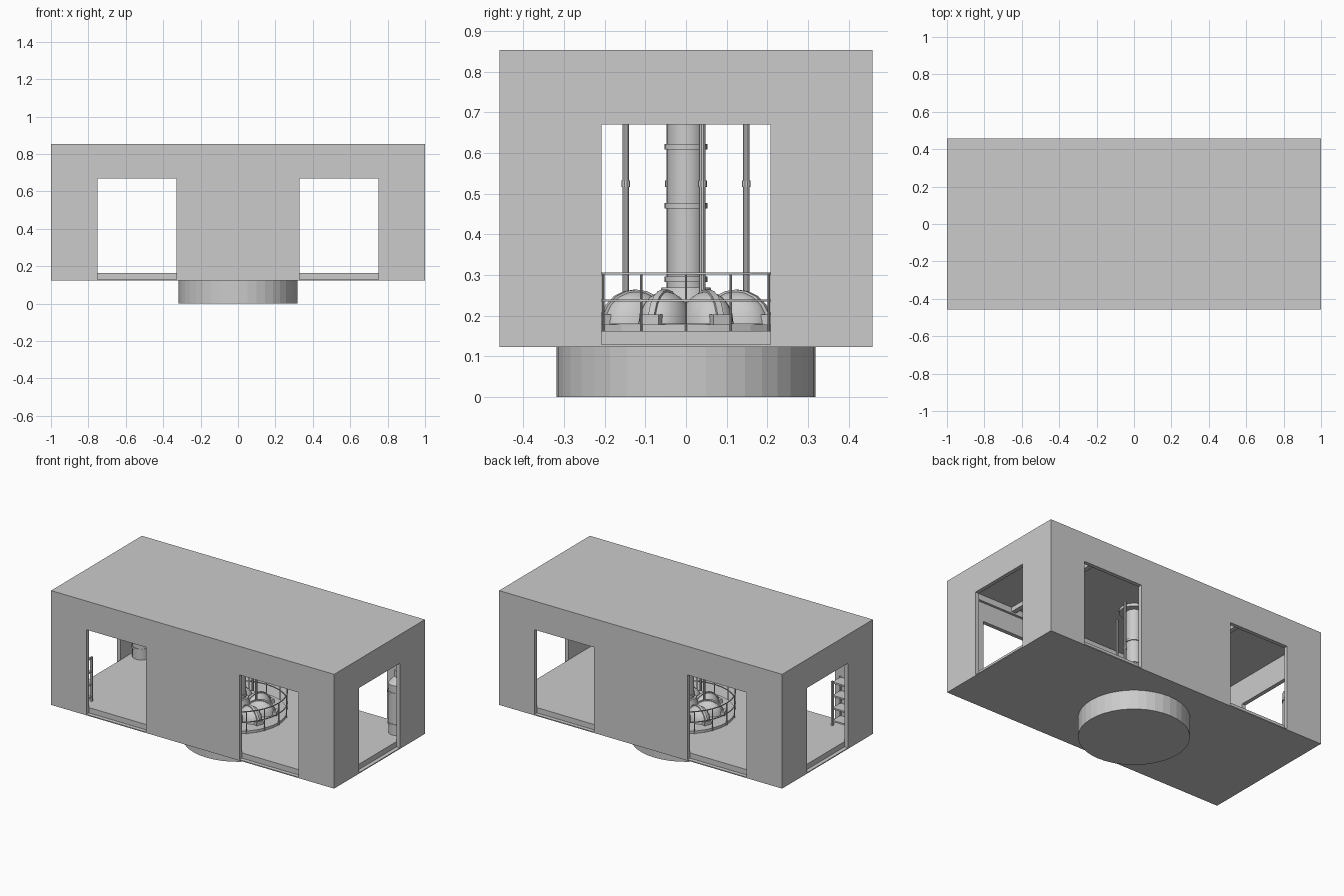
import bpy, bmesh, math
from mathutils import Vector

if "Cube" in bpy.data.objects:
    bpy.data.objects.remove(bpy.data.objects["Cube"])

grey = bpy.data.materials.new("plain_grey")
grey.diffuse_color = (0.6, 0.6, 0.6, 1)
grey.use_nodes = True
grey.node_tree.nodes["Principled BSDF"].inputs["Base Color"].default_value = grey.diffuse_color


def finish(name, bm, smooth=False):
    bmesh.ops.recalc_face_normals(bm, faces=bm.faces)
    me = bpy.data.meshes.new(name)
    bm.to_mesh(me)
    bm.free()
    me.materials.append(grey)
    ob = bpy.data.objects.new(name, me)
    bpy.context.collection.objects.link(ob)
    if smooth:
        bpy.context.view_layer.objects.active = ob
        ob.select_set(True)
        bpy.ops.object.shade_smooth_by_angle(angle=math.radians(35))
        ob.select_set(False)
    return ob


def add_box(bm, x0, x1, y0, y1, z0, z1):
    vs = bmesh.ops.create_cube(bm, size=1)["verts"]
    for v in vs:
        v.co = Vector(((x0 + x1) / 2 + v.co.x * (x1 - x0),
                       (y0 + y1) / 2 + v.co.y * (y1 - y0),
                       (z0 + z1) / 2 + v.co.z * (z1 - z0)))


def add_tube(bm, x, y, z0, z1, r, sides=12, r2=None):
    vs = bmesh.ops.create_cone(bm, cap_ends=True, segments=sides, radius1=r,
                               radius2=r if r2 is None else r2, depth=z1 - z0)["verts"]
    bmesh.ops.translate(bm, verts=vs, vec=(x, y, (z0 + z1) / 2))


def add_ring(bm, radius, z, t, sides=32):
    # square-section hoop lying flat
    rows = []
    for i in range(sides):
        a = 2 * math.pi * i / sides
        rows.append([bm.verts.new(((radius + dr) * math.cos(a), (radius + dr) * math.sin(a), z + dz))
                     for dr, dz in ((-t, -t), (t, -t), (t, t), (-t, t))])
    for i in range(sides):
        a, b = rows[i], rows[(i + 1) % sides]
        for k in range(4):
            bm.faces.new((a[k], b[k], b[(k + 1) % 4], a[(k + 1) % 4]))


W, D, Z0, Z1, T = 1.0, 0.458, 0.123, 0.853, 0.025

# Hollow hall with doorways cut through all four sides
bm = bmesh.new()
add_box(bm, -W, W, -D, D, Z0, Z1)
hall = finish("hall_shell", bm)
cuts = [(-W + T, W - T, -D + T, D - T, Z0 + 0.006, Z1 - T),
        (-0.75, -0.33, -0.6, 0.6, 0.129, 0.67),
        (0.33, 0.75, -0.6, 0.6, 0.129, 0.67),
        (-1.2, 1.2, -0.208, 0.208, 0.129, 0.67)]
for c in cuts:
    bm = bmesh.new()
    add_box(bm, *c)
    cutter = finish("opening_cutter", bm)
    mod = hall.modifiers.new("opening", "BOOLEAN")
    mod.object = cutter
    mod.operation = "DIFFERENCE"
    mod.solver = "EXACT"
    bpy.context.view_layer.objects.active = hall
    bpy.ops.object.modifier_apply(modifier=mod.name)
    bpy.data.objects.remove(cutter)

# Raised inner floor
bm = bmesh.new()
add_box(bm, -W + T, W - T, -D + T, D - T, 0.127, 0.163)
finish("floor", bm)

# Ledges along the walls and beams under the ceiling
bm = bmesh.new()
for s in (-1, 1):
    ys = sorted((s * (D - T), s * (D - T - 0.015)))
    add_box(bm, -W + T, W - T, *ys, 0.79, Z1 - T)
    add_box(bm, s * 0.54 - 0.015, s * 0.54 + 0.015, -D + T, D - T, 0.80, Z1 - T)
finish("ceiling_beams", bm)

# Round foundation
bm = bmesh.new()
add_tube(bm, 0, 0, 0, Z0, 0.318, 40)
finish("foundation_drum", bm)

# Round platform and guard rail
bm = bmesh.new()
add_tube(bm, 0, 0, 0.16, 0.179, 0.285, 32)
finish("platform", bm)
bm = bmesh.new()
for z in (0.304, 0.237):
    add_ring(bm, 0.288, z, 0.0025)
for i in range(16):
    a = math.pi * i / 8
    add_tube(bm, 0.288 * math.cos(a), 0.288 * math.sin(a), 0.163, 0.304, 0.003, 6)
finish("guard_rail", bm)

# Ring of domed vessels, each with a raised rib and a small hatch
domes, ribs, hatches = bmesh.new(), bmesh.new(), bmesh.new()
for i in range(8):
    a = math.pi * (i + 0.5) / 4
    c, s = math.cos(a), math.sin(a)
    vs = bmesh.ops.create_uvsphere(domes, u_segments=16, v_segments=10, radius=1)["verts"]
    for v in vs:
        p = v.co.copy()
        u, w = 0.135 + 0.085 * p.x, 0.062 * p.y
        v.co = Vector((u * c - w * s, u * s + w * c, 0.18 + 0.08 * p.z))
    bmesh.ops.delete(domes, geom=[v for v in vs if v.co.z < 0.16], context="VERTS")
    arc = []
    for k in range(11):
        t = math.pi * k / 10
        for r, w in ((0.98, -0.008), (1.08, -0.008), (1.08, 0.008), (0.98, 0.008)):
            u = 0.135 + 0.085 * r * math.cos(t)
            arc.append(ribs.verts.new((u * c - w * s, u * s + w * c,
                                       0.178 + 0.08 * r * math.sin(t))))
    for k in range(10):
        for j in range(4):
            n = (j + 1) % 4
            ribs.faces.new((arc[4 * k + j], arc[4 * k + 4 + j], arc[4 * k + 4 + n], arc[4 * k + n]))
    n0 = len(hatches.verts)
    add_box(hatches, 0.19, 0.235, -0.024, 0.024, 0.175, 0.203)
    hatches.verts.ensure_lookup_table()
    for v in hatches.verts[n0:]:
        x, y = v.co.x, v.co.y
        v.co.x, v.co.y = x * c - y * s, x * s + y * c
finish("vessel_domes", domes, True)
finish("vessel_ribs", ribs, True)
finish("vessel_hatches", hatches)

# Central column with collars and ceiling flange
bm = bmesh.new()
add_tube(bm, 0, 0, 0.163, 0.27, 0.09, 24, 0.06)
add_tube(bm, 0, 0, 0.25, Z1 - T, 0.047, 24)
for z in (0.29, 0.47, 0.615):
    add_tube(bm, 0, 0, z - 0.007, z + 0.007, 0.053, 24)
add_tube(bm, 0, 0, 0.81, Z1 - T, 0.085, 24)
finish("central_column", bm, True)

# Slim risers with couplings
bm = bmesh.new()
for x, y in ((0, 0.148), (0, -0.148), (0.1, 0.04), (-0.1, -0.04)):
    add_tube(bm, x, y, 0.25, Z1 - T, 0.008, 10)
    add_tube(bm, x, y, 0.517, 0.532, 0.011, 10)
finish("riser_pipes", bm, True)

# Storage tanks in the back corners
bm = bmesh.new()
for s in (-1, 1):
    x, y = s * 0.905, 0.32
    add_tube(bm, x, y, 0.163, 0.48, 0.055, 20)
    add_tube(bm, x, y, 0.48, 0.52, 0.055, 20, 0.02)
    add_tube(bm, x, y, 0.52, 0.56, 0.018, 12)
    for z in (0.22, 0.42):
        add_tube(bm, x, y, z, z + 0.014, 0.059, 20)
finish("corner_tanks", bm, True)

# Open shelf in the front left corner
bm = bmesh.new()
for x in (-0.97, -0.79):
    for y in (-0.43, -0.35):
        add_box(bm, x - 0.006, x + 0.006, y - 0.006, y + 0.006, 0.163, 0.445)
for z in (0.185, 0.265, 0.345, 0.43):
    add_box(bm, -0.97, -0.79, -0.43, -0.35, z, z + 0.01)
finish("storage_shelf", bm)
